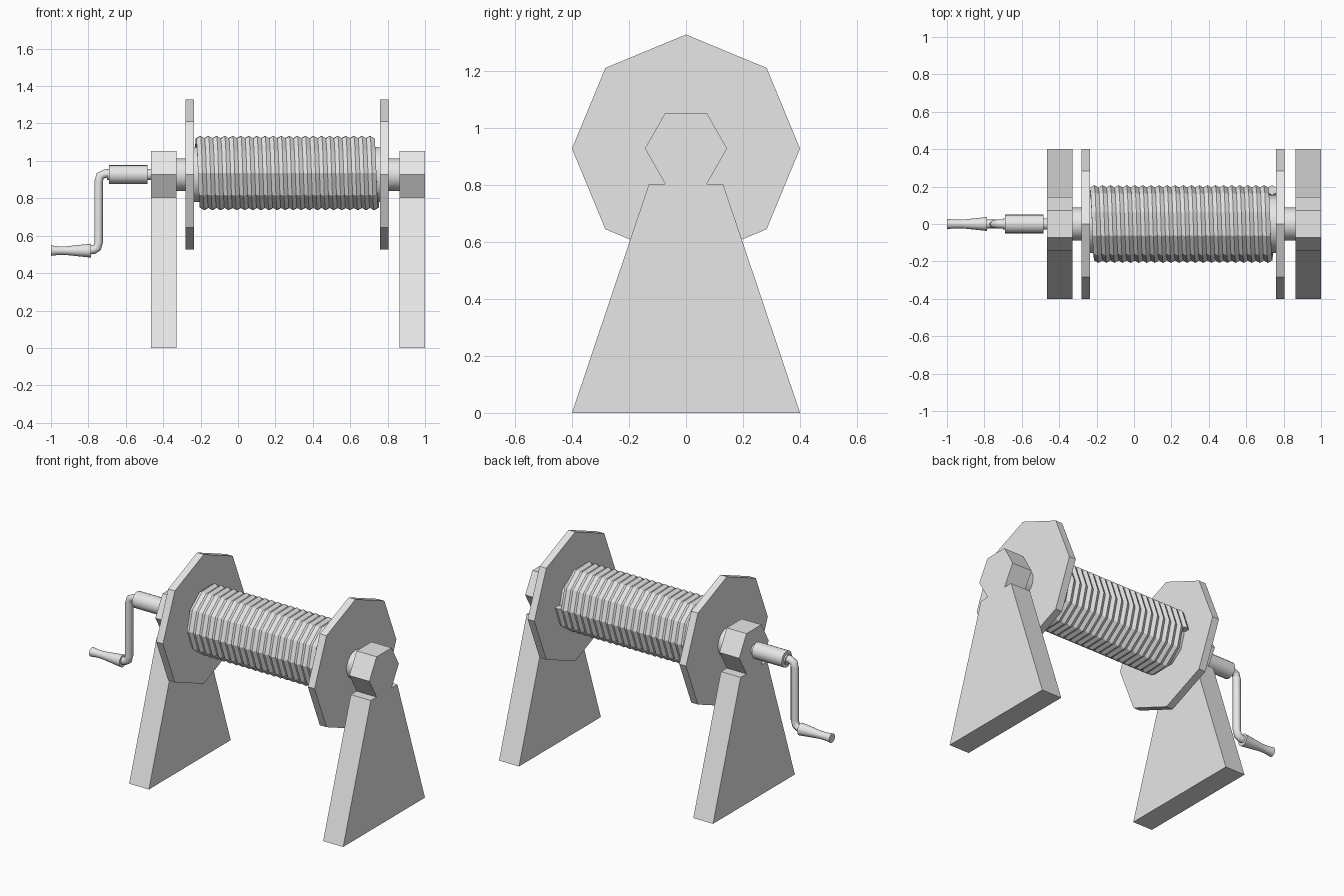
import bpy, bmesh, math
from mathutils import Vector

if "Cube" in bpy.data.objects:
    bpy.data.objects.remove(bpy.data.objects["Cube"])

AXIS_Z = 0.927
grey = bpy.data.materials.new("light grey")
grey.diffuse_color = (0.8, 0.8, 0.8, 1)
grey.use_nodes = True
grey.node_tree.nodes["Principled BSDF"].inputs["Base Color"].default_value = grey.diffuse_color


def finish(name, bm, smooth=None):
    bmesh.ops.recalc_face_normals(bm, faces=bm.faces)
    me = bpy.data.meshes.new(name)
    bm.to_mesh(me)
    bm.free()
    ob = bpy.data.objects.new(name, me)
    bpy.context.collection.objects.link(ob)
    me.materials.append(grey)
    if smooth:
        bpy.ops.object.select_all(action='DESELECT')
        ob.select_set(True)
        bpy.context.view_layer.objects.active = ob
        bpy.ops.object.shade_smooth_by_angle(angle=math.radians(smooth))
    return ob


def slab(name, outline, x0, x1):
    """Extrude a (y, z) outline along x."""
    bm = bmesh.new()
    f = bm.faces.new([bm.verts.new((x0, y, z)) for y, z in outline])
    g = bmesh.ops.extrude_face_region(bm, geom=[f])
    bmesh.ops.translate(bm, vec=(x1 - x0, 0, 0),
                        verts=[v for v in g["geom"] if isinstance(v, bmesh.types.BMVert)])
    return finish(name, bm)


def skin(name, rings, smooth):
    """Join rings of points into a capped tube."""
    bm = bmesh.new()
    loops = [[bm.verts.new(p) for p in r] for r in rings]
    n = len(loops[0])
    for a, b in zip(loops, loops[1:]):
        for i in range(n):
            j = (i + 1) % n
            bm.faces.new((a[i], a[j], b[j], b[i]))
    bm.faces.new(loops[0])
    bm.faces.new(loops[-1])
    return finish(name, bm, smooth)


def turned(name, profile, z=AXIS_Z, n=20):
    """Lathe an (x, radius) profile around a horizontal axis."""
    rings = [[(x, r * math.cos(2 * math.pi * i / n), z + r * math.sin(2 * math.pi * i / n))
              for i in range(n)] for x, r in profile]
    return skin(name, rings, 40)


# Stands: tapered legs joined to hexagonal bearings
half = [(0.40, 0), (0.13, 0.803), (0.073, 0.803), (0.144, AXIS_Z), (0.073, 1.052)]
outline = half + [(-y, z) for y, z in reversed(half)]
for side, x0, x1 in (("left", -0.465, -0.33), ("right", 0.863, 1.0)):
    slab(side + "_stand", outline, x0, x1)

# Octagonal drum flanges
octagon = [(0.4 * math.sin(i * math.pi / 4), AXIS_Z + 0.4 * math.cos(i * math.pi / 4))
           for i in range(8)]
for side, x0 in (("left", -0.28), ("right", 0.758)):
    slab(side + "_flange", octagon, x0, x0 + 0.046)

# Axle, and the drum core beneath the rope
turned("axle", [(-0.34, 0.087), (0.87, 0.087)])
turned("drum_core", [(-0.24, 0.155), (0.765, 0.155)], n=10)

# Rope: ten-sided helix with a six-sided section
SIDES, TURNS, R, T = 10, 22, 0.181, 0.027
rings = []
for k in range(SIDES * TURNS + 1):
    a = 2 * math.pi * k / SIDES
    x = -0.212 + 0.95 * k / (SIDES * TURNS)
    ring = []
    for i in range(6):
        b = math.pi * i / 3
        r = R + T * math.cos(b)
        ring.append((x + T * math.sin(b), r * math.cos(a), AXIS_Z + 0.008 + r * math.sin(a)))
    rings.append(ring)
skin("rope", rings, 30)

# Crank: stub, socket and bent arm
turned("crank_stub", [(-0.70, 0.03), (-0.45, 0.03)])
turned("crank_socket", [(-0.69, 0.05), (-0.485, 0.05)])
path = [(-0.68, 0.93), (-0.715, 0.93), (-0.737, 0.92), (-0.745, 0.89),
        (-0.745, 0.565), (-0.753, 0.535), (-0.77, 0.525), (-0.80, 0.522)]
pts = [Vector((x, 0, z)) for x, z in path]
rings = []
for i, p in enumerate(pts):
    d = (pts[min(i + 1, len(pts) - 1)] - pts[max(i - 1, 0)]).normalized()
    u = d.cross(Vector((0, 1, 0)))
    rings.append([p + 0.023 * (u * math.cos(t * math.pi / 6) + Vector((0, math.sin(t * math.pi / 6), 0)))
                  for t in range(12)])
skin("crank_arm", rings, 50)

# Tapered hand grip
turned("hand_grip", [(-1.0, 0.028), (-0.96, 0.023), (-0.92, 0.023), (-0.787, 0.037)], z=0.52)
